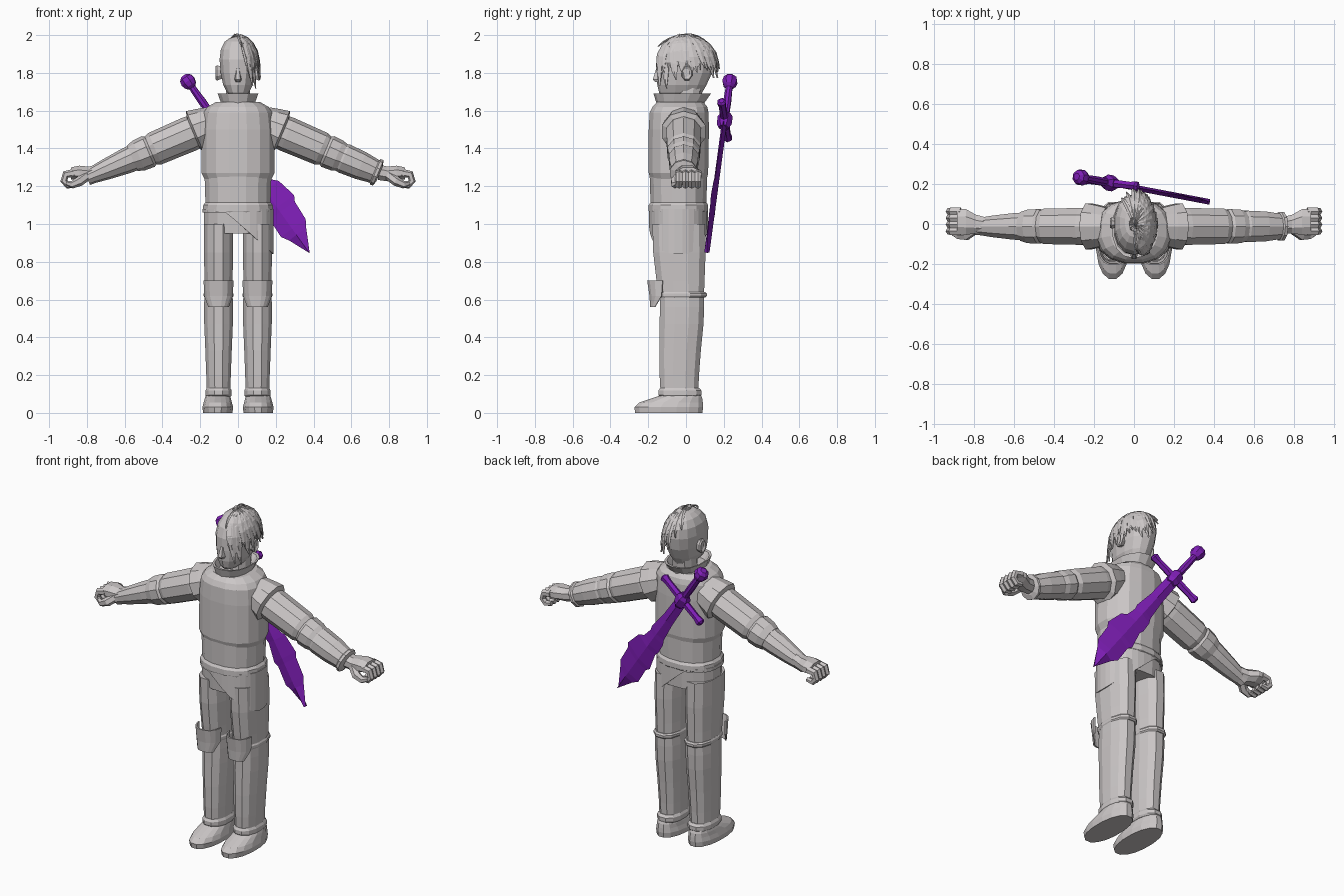
import bpy, bmesh, math, random
from mathutils import Vector

if "Cube" in bpy.data.objects:
    bpy.data.objects.remove(bpy.data.objects["Cube"])
random.seed(4)
X, Y, Z = Vector((1, 0, 0)), Vector((0, 1, 0)), Vector((0, 0, 1))


def material(name, color):
    m = bpy.data.materials.new(name)
    m.use_nodes = True
    m.diffuse_color = color
    m.node_tree.nodes["Principled BSDF"].inputs["Base Color"].default_value = color
    return m


GREY = material("pale grey", (0.6, 0.57, 0.57, 1))
PURPLE = material("violet", (0.21, 0.013, 0.47, 1))


def skin(name, rings, mat=GREY, closed=True, caps=True, thick=0):
    """Bridge rows of points into one mesh object."""
    bm = bmesh.new()
    rows = [[bm.verts.new(p) for p in r] for r in rings]
    n = len(rows[0])
    for a, b in zip(rows, rows[1:]):
        for i in range(n if closed else n - 1):
            j = (i + 1) % n
            bm.faces.new((a[i], a[j], b[j], b[i]))
    if closed and caps:
        bm.faces.new(rows[0])
        bm.faces.new(rows[-1])
    bmesh.ops.remove_doubles(bm, verts=bm.verts, dist=0.0005)
    bmesh.ops.recalc_face_normals(bm, faces=bm.faces)
    mesh = bpy.data.meshes.new(name)
    bm.to_mesh(mesh)
    bm.free()
    mesh.materials.append(mat)
    ob = bpy.data.objects.new(name, mesh)
    bpy.context.collection.objects.link(ob)
    if thick:
        ob.modifiers.new("thickness", "SOLIDIFY").thickness = thick
    return ob


def oval(c, u, v, ru, rv, n, power=2.0, start=0, end=360):
    """Points of a rounded-square oval, or of an arc of it."""
    pts, full = [], end - start == 360
    for i in range(n):
        a = math.radians(start + (end - start) * (i + 0.5 if full else i) / (n if full else n - 1))
        co, si = math.cos(a), math.sin(a)
        pts.append(Vector(c) + u * ru * math.copysign(abs(co) ** (2 / power), co)
                   + v * rv * math.copysign(abs(si) ** (2 / power), si))
    return pts


def stack(name, rows, n=16, power=2.3, x=0, **kw):
    """Upright loft; each row is height, half width, front y, back y."""
    return skin(name, [oval((x, (f + b) / 2, z), X, Y, w, (b - f) / 2, n, power)
                       for z, w, f, b in rows], **kw)


def sweep(name, pts, radii, side=Y, n=6, mat=GREY):
    """Round tube along a short path."""
    pts = [Vector(p) for p in pts]
    rings = []
    for i, (p, r) in enumerate(zip(pts, radii)):
        t = (pts[min(i + 1, len(pts) - 1)] - pts[max(i - 1, 0)]).normalized()
        u = (side - t * side.dot(t)).normalized()
        rings.append(oval(p, u, t.cross(u), r, r, n))
    return skin(name, rings, mat)


# Torso, hips and collar
stack("waist", [(1.1, .175, -.19, .11), (1.26, .18, -.195, .115)])
stack("breastplate", [(1.235, .179, -.19, .112), (1.27, .196, -.2, .12), (1.5, .195, -.2, .124),
                      (1.59, .185, -.195, .122), (1.62, .165, -.18, .115), (1.645, .12, -.155, .095)])
stack("belt", [(1.06, .184, -.195, .112), (1.07, .189, -.2, .12), (1.1, .187, -.2, .12), (1.115, .175, -.19, .11)])
stack("pelvis", [(.95, .182, -.18, .105), (1.08, .182, -.19, .11)])
stack("collar", [(1.63, .09, -.155, .095), (1.645, .093, -.158, .1), (1.69, .11, -.172, .132),
                 (1.688, .1, -.155, .115), (1.65, .08, -.13, .085)], n=14)


# Slanted skirt wrapped around the hips
def hem(p):
    return Vector((p.x, p.y, max(.84, min(1.06, 1.05 - (p.x + .05) * .875))))


top_edge = oval((0, -.04, 1.08), X, Y, .19, .156, 32, 2.3)
skin("hip_skirt", [top_edge, [hem(p) for p in top_edge]], caps=False, thick=.006)

# Legs, knee pads and shoes
for s, side in ((1, "left"), (-1, "right")):
    cx = s * .103
    stack(side + "_thigh", [(.6, .075, -.145, .098), (.7, .076, -.16, .102), (.85, .08, -.178, .108),
                            (1.0, .08, -.182, .105)], n=12, x=cx)
    stack(side + "_knee_band", [(.61, .076, -.15, .105), (.618, .081, -.155, .114), (.632, .081, -.155, .114),
                                (.64, .076, -.15, .105)], n=12, x=cx)
    stack(side + "_greave", [(.11, .064, -.138, .068), (.2, .067, -.143, .072), (.33, .072, -.145, .082),
                             (.47, .078, -.143, .096), (.56, .079, -.142, .1), (.62, .077, -.142, .1)], n=12, x=cx)
    stack(side + "_ankle_band", [(.085, .066, -.14, .075), (.095, .072, -.15, .086), (.118, .072, -.15, .086),
                                 (.132, .064, -.14, .072)], n=12, x=cx)
    skin(side + "_knee_pad", [oval((cx, -.06, z), X, Y, w, d, 8, 2.6, a, 540 - a)
                              for z, w, d, a in ((.56, .076, .13, 230), (.62, .082, .135, 205), (.7, .083, .147, 200))],
         closed=False, thick=.008)
    stack(side + "_shoe", [(0, .079, -.272, .09), (.03, .083, -.277, .094), (.055, .076, -.25, .092),
                           (.078, .07, -.18, .088), (.095, .064, -.13, .08)], n=16, power=2.2, x=s * .107)


# Arms: rings of distance outward and radius on one slanting line
def arm_part(name, s, rows, n=10):
    out = Vector((s * .92, 0, -.39)).normalized()
    skin(name, [oval((s * d, -.012, 1.49 - .425 * (d - .225)), Y, out.cross(Y), r * 1.03, r, n)
                for d, r in rows])


for s, side in ((1, "left"), (-1, "right")):
    arm_part(side + "_shoulder_plate", s, [(.13, .095), (.18, .108), (.228, .118), (.238, .092)])
    arm_part(side + "_upper_arm", s, [(.22, .09), (.26, .094), (.44, .09), (.475, .074)])
    arm_part(side + "_elbow_guard", s, [(.455, .074), (.475, .088), (.525, .085), (.56, .073)])
    # Curled hand
    skin(side + "_palm", [oval((s * d, y, z), Y, Z, w, h, 8) for d, y, z, w, h in
                          ((.74, -.008, 1.275, .045, .045), (.79, 0, 1.265, .05, .042),
                           (.84, .01, 1.27, .07, .042), (.885, .012, 1.268, .068, .034))])
    for i in range(4):
        y = -.036 + i * .033
        sweep(side + "_finger", [(s * .865, y, 1.27), (s * .912, y, 1.262), (s * .922, y, 1.228),
                                 (s * .9, y, 1.204), (s * .862, y, 1.21)], (.022, .021, .019, .018, .014))
    sweep(side + "_thumb", [(s * .8, -.03, 1.255), (s * .84, -.058, 1.225), (s * .878, -.058, 1.208),
                            (s * .905, -.045, 1.215)], (.026, .026, .02, .013))
arm_part("left_forearm_guard", 1, [(.53, .07), (.56, .08), (.65, .076), (.728, .064)])
arm_part("left_cuff", 1, [(.72, .062), (.728, .073), (.742, .073), (.75, .045)])
arm_part("right_forearm", -1, [(.53, .072), (.6, .067), (.7, .055), (.77, .044), (.8, .042)])

# Head with nose and ears
stack("neck", [(1.6, .065, -.07, .075), (1.75, .065, -.06, .09)], n=10)
stack("head", [(1.675, .035, -.125, .03), (1.695, .058, -.142, .085), (1.735, .08, -.152, .108),
               (1.8, .094, -.156, .138), (1.87, .1, -.154, .15), (1.925, .093, -.135, .143),
               (1.965, .072, -.1, .115), (1.985, .045, -.065, .08), (1.993, .012, -.02, .03)], n=14, power=2.2)
skin("nose", [[(-w, y + .03, z), (-w * .6, y, z), (w * .6, y, z), (w, y + .03, z)]
              for z, w, y in ((1.752, .016, -.162), (1.765, .02, -.176), (1.822, .011, -.158))])
for s, side in ((1, "left"), (-1, "right")):
    skin(side + "_ear", [oval((s * x, .005, 1.8), Y, Z, r * .7, r, 8)
                         for x, r in ((.085, .034), (.112, .044), (.12, .036), (.113, .022))])


# Hair: pointed locks swept from the parting over one side
def lock(azimuth, reach, width, lift):
    rings = []
    for i in range(7):
        t = i / 6
        polar = math.radians(-12 + t * (reach + 12))
        w = width * (1 - t ** 2.5) + .3
        row = []
        for k, bump in ((-1, 0), (0, .012), (1, 0)):
            az = math.radians(azimuth + k * w + 10 * t * t)
            grow = 1 + lift + bump * 2 + .1 * t * t
            drop = max(0, polar - math.pi / 2) * .09
            row.append(Vector((.1 * grow * math.sin(min(polar, 1.57)) * math.cos(az),
                               .152 * grow * math.sin(min(polar, 1.57)) * math.sin(az) - .002,
                               1.855 + .137 * grow * math.cos(min(polar, 1.57)) - drop)))
        rings.append(row)
    skin("hair_lock", rings, closed=False, thick=.006)


for layer in range(2):
    for i in range(11):
        lock(-72 + i * 15 + layer * 7, random.uniform(108, 150) - layer * 22,
             random.uniform(10, 13), .03 + layer * .045)
for az, reach in ((-88, 58), (100, 78), (115, 62), (-60, 168), (-45, 178)):
    lock(az, reach, 12, .06)

# Sword slung across the back
guard = Vector((-.12, .205, 1.55))
tip = Vector((.38, .11, .845))
along = (tip - guard).normalized()
across = Vector((.816, -.1, .577))
across = (across - along * across.dot(along)).normalized()
flat = along.cross(across)


def on_sword(s, w=0, t=0):
    return guard + along * s + across * w + flat * t


blade = ((0, .035, .035), (.2, .04, .04), (.33, .055, .052), (.36, .048, .065), (.43, .06, .07),
         (.46, .088, .062), (.57, .111, .085), (.6, .094, .07), (.71, .087, .075), (.75, .062, .05), (.865, .002, .002))
skin("sword_blade", [[on_sword(s, a), on_sword(s, 0, .014), on_sword(s, -b), on_sword(s, 0, -.014)]
                     for s, a, b in blade], PURPLE)
sweep("sword_grip", [on_sword(-.24), on_sword(-.12), on_sword(0)], (.018, .022, .02), across, 8, PURPLE)
sweep("sword_pommel", [on_sword(s) for s in (-.29, -.275, -.25, -.225, -.21)], (.018, .036, .042, .034, .018),
      across, 8, PURPLE)
sweep("sword_crossguard", [on_sword(0, w) for w in (-.175, -.165, -.13, 0, .13, .165, .175)],
      (.014, .026, .02, .022, .02, .026, .014), flat, 6, PURPLE)
sweep("sword_guard_block", [on_sword(s) for s in (-.045, -.025, .025, .05)], (.026, .04, .04, .028), across, 6, PURPLE)
